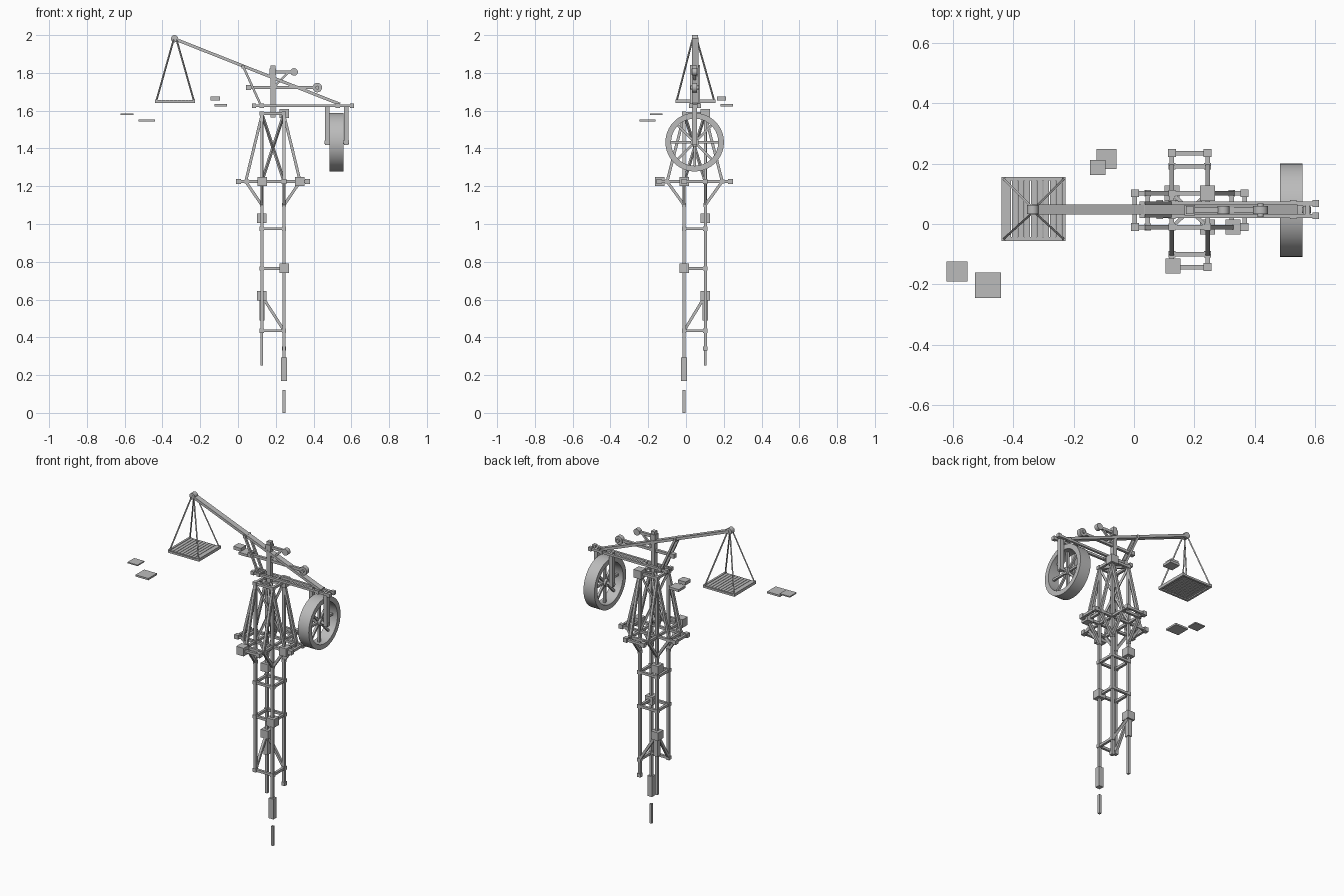
import bpy, bmesh, math
from mathutils import Vector, Matrix

if "Cube" in bpy.data.objects:
    bpy.data.objects.remove(bpy.data.objects["Cube"])

grey = bpy.data.materials.new("weathered grey")
grey.diffuse_color = (0.5, 0.5, 0.5, 1)
grey.use_nodes = True
grey.node_tree.nodes["Principled BSDF"].inputs["Base Color"].default_value = grey.diffuse_color


def finish(name, bm, smooth=False):
    me = bpy.data.meshes.new(name)
    bm.to_mesh(me)
    bm.free()
    me.materials.append(grey)
    ob = bpy.data.objects.new(name, me)
    bpy.context.collection.objects.link(ob)
    if smooth:
        bpy.ops.object.select_all(action='DESELECT')
        ob.select_set(True)
        bpy.context.view_layer.objects.active = ob
        bpy.ops.object.shade_smooth_by_angle()
    return ob


def box(bm, c, size):
    s = size if isinstance(size, tuple) else (size,) * 3
    bmesh.ops.create_cube(bm, size=1, matrix=Matrix.Translation(c) @ Matrix.Diagonal((*s, 1)))


def beam(bm, a, b, w=0.015, h=None):
    """Square timber from a to b; w is the sideways width, h the depth."""
    a, b = Vector(a), Vector(b)
    z = (b - a).normalized()
    x = Vector((0, 1, 0)) if abs(z.y) < 0.001 else Vector((0, 0, 1)).cross(z)
    if x.length < 0.01:
        x = Vector((1, 0, 0))
    x.normalize()
    rot = Matrix((x, z.cross(x), z)).transposed().to_4x4()
    bmesh.ops.create_cube(bm, size=1, matrix=Matrix.Translation((a + b) / 2) @ rot
                          @ Matrix.Diagonal((w, h or w, (b - a).length, 1)))


def disc(bm, c, r, depth, axis, n=24):
    rot = Matrix.Rotation(math.pi / 2, 4, axis)
    bmesh.ops.create_cone(bm, cap_ends=True, segments=n, radius1=r, radius2=r,
                          depth=depth, matrix=Matrix.Translation(c) @ rot)


X0, X1, Y0, Y1 = 0.126, 0.244, -0.01, 0.102
CX, CY = 0.185, 0.046
CORNERS = [(X0, Y0), (X1, Y0), (X1, Y1), (X0, Y1)]
DECK, TOP = 1.225, 1.585

# Tower posts, each broken off at its own height
bm = bmesh.new()
for (x, y), low in zip(CORNERS, (0.43, 0.29, 0.33, 0.6)):
    beam(bm, (x, y, low), (x, y, TOP), 0.016)
finish("tower_posts", bm)

# Post stumps, sleeves and joint blocks
bm = bmesh.new()
box(bm, (X1, Y0, 0.06), (0.015, 0.015, 0.12))
box(bm, (X1, Y0, 0.232), (0.032, 0.032, 0.125))
box(bm, (X0, Y1, 0.555), (0.026, 0.03, 0.13))
box(bm, (X0, Y1, 0.375), (0.015, 0.015, 0.25))
finish("broken_post_pieces", bm)

bm = bmesh.new()
for c in [(X0, Y1, 0.62), (X1, Y0, 0.765), (X0, Y1, 1.03), (X0 + 0.003, -0.14, DECK),
          (0.328, Y0, DECK), (X1, Y1, TOP)]:
    box(bm, c, 0.05)
finish("joint_blocks", bm)

# Square rings with corner joints, the lowest one only partly intact
bm = bmesh.new()
for z in (0.765, 0.975, DECK, TOP):
    for i, (x, y) in enumerate(CORNERS):
        u, v = CORNERS[i - 1]
        beam(bm, (u, v, z), (x, y, z))
        box(bm, (x, y, z), 0.022)
z = 0.435
for i in range(3):
    box(bm, (*CORNERS[i], z), 0.022)
beam(bm, (X0, Y0, z), (X1, Y0, z))
beam(bm, (X1, Y0, z), (X1, Y1, z))
beam(bm, (X0, Y0, z), (X0, Y1, 0.62))
beam(bm, (X1, Y1, z), (X0, Y1, 0.62))
box(bm, (X1, Y1, 0.34), 0.022)
finish("tower_rings", bm)

# Crossing braces inside the upper tower
bm = bmesh.new()
for i in range(4):
    beam(bm, (*CORNERS[i], DECK), (*CORNERS[i - 2], TOP), 0.012)
finish("inner_cross_braces", bm)

# Cross-shaped gallery: four arms with sloping legs above and braces below
bm = bmesh.new()
for i, d in enumerate([(0, -1), (1, 0), (0, 1), (-1, 0)]):
    pair = [CORNERS[i], CORNERS[(i + 1) % 4]]
    for reach, joint in ((0.133, 0.026), (0.09, 0.022)):
        ends = [(x + d[0] * (reach - 0.01), y + d[1] * reach, DECK) for x, y in pair]
        beam(bm, ends[0], ends[1])
        for e in ends:
            box(bm, e, joint)
    for x, y in pair:
        beam(bm, (x, y, DECK), (x + d[0] * 0.123, y + d[1] * 0.133, DECK))
        foot = (x + d[0] * 0.085, y + d[1] * 0.09, DECK)
        beam(bm, foot, (x, y, TOP - 0.01))
        beam(bm, foot, (x, y, 1.1))
        box(bm, (x, y, 1.1), 0.02)
finish("gallery", bm)

# Mast and its diagonal supports
bm = bmesh.new()
beam(bm, (CX, CY, TOP - 0.02), (CX, CY, 1.84), 0.026)
for x, y in CORNERS:
    beam(bm, (x, y, TOP), (CX, CY, TOP), 0.012)
box(bm, (CX, CY, 1.805), 0.034)
finish("mast", bm)

# Twin lower rails carrying the wheel
bm = bmesh.new()
for y in (0.027, 0.068):
    beam(bm, (0.085, y, 1.626), (0.607, y, 1.626), 0.014)
    for x in (0.085, 0.126, 0.528, 0.603):
        box(bm, (x, y, 1.626), 0.022)
for x in (0.085, 0.126, 0.244, 0.47, 0.575):
    beam(bm, (x, 0.027, 1.626), (x, 0.068, 1.626), 0.013)
finish("lower_rails", bm)

# Long lifting arm with tip roller
bm = bmesh.new()
beam(bm, (-0.336, CY + 0.002, 1.98), (0.54, CY + 0.002, 1.634), 0.034, 0.016)
finish("lifting_arm", bm)
bm = bmesh.new()
disc(bm, (-0.336, CY + 0.002, 1.981), 0.019, 0.03, 'X')
finish("arm_tip_roller", bm, True)

# Middle and upper cross bars with rollers
bm = bmesh.new()
beam(bm, (0.055, CY, 1.722), (0.42, CY, 1.722), 0.016)
box(bm, (0.055, CY, 1.722), 0.026)
beam(bm, (0.17, CY, 1.805), (0.295, CY, 1.805), 0.016)
beam(bm, (0.195, CY, 1.73), (0.268, CY, 1.805), 0.012)
for y in (0.027, 0.068):
    beam(bm, (0.028, y, 1.833), (0.122, y, 1.626), 0.012)
beam(bm, (0.028, 0.02, 1.833), (0.028, 0.075, 1.833), 0.018)
finish("upper_bars", bm)
bm = bmesh.new()
disc(bm, (0.42, CY, 1.722), 0.025, 0.026, 'X')
disc(bm, (0.42, CY, 1.722), 0.01, 0.045, 'X')
disc(bm, (0.297, CY, 1.805), 0.02, 0.026, 'X')
finish("bar_rollers", bm, True)

# Tread wheel: hollow rim, spokes, hub
WX, WZ = 0.522, 1.433
bm = bmesh.new()
N = 40
loops = []
for r, x in ((0.155, -0.037), (0.155, 0.037), (0.125, 0.037), (0.125, -0.037)):
    loops.append([bm.verts.new((WX + x, CY + r * math.cos(2 * math.pi * i / N),
                                WZ + r * math.sin(2 * math.pi * i / N))) for i in range(N)])
for k in range(4):
    a, b = loops[k], loops[(k + 1) % 4]
    for i in range(N):
        j = (i + 1) % N
        bm.faces.new((a[i], a[j], b[j], b[i]))
bmesh.ops.recalc_face_normals(bm, faces=bm.faces)
finish("wheel_rim", bm, True)
bm = bmesh.new()
for i in range(4):
    a = math.pi * i / 4
    v = Vector((0, math.cos(a), math.sin(a))) * 0.13
    c = Vector((WX, CY, WZ))
    beam(bm, c - v, c + v, 0.013)
finish("wheel_spokes", bm)
bm = bmesh.new()
disc(bm, (WX, CY, WZ), 0.022, 0.04, 'Y')
disc(bm, (WX, CY, WZ), 0.01, 0.13, 'Y')
finish("wheel_hub", bm, True)

# Wheel hangers
bm = bmesh.new()
for x in (0.472, 0.573):
    box(bm, (x, CY, 1.522), (0.024, 0.026, 0.205))
finish("wheel_hangers", bm)

# Hanging slatted tray with ropes
PX, PY, PZ = -0.333, 0.05, 1.65
bm = bmesh.new()
for s in (-1, 1):
    box(bm, (PX, PY + s * 0.1, PZ - 0.003), (0.213, 0.013, 0.012))
    box(bm, (PX + s * 0.1, PY, PZ), (0.013, 0.213, 0.018))
for i in range(9):
    box(bm, (PX - 0.084 + i * 0.021, PY, PZ + 0.002), (0.0185, 0.205, 0.008))
finish("tray", bm)
bm = bmesh.new()
for sx in (-1, 1):
    for sy in (-1, 1):
        beam(bm, (PX + sx * 0.1, PY + sy * 0.1, PZ), (PX + sx * 0.008, CY + sy * 0.012, 1.975), 0.007)
finish("tray_ropes", bm)

# Loose floating slabs
bm = bmesh.new()
box(bm, (-0.587, -0.157, 1.581), (0.069, 0.066, 0.007))
box(bm, (-0.484, -0.203, 1.547), (0.087, 0.084, 0.011))
box(bm, (-0.12, 0.188, 1.665), (0.052, 0.05, 0.02))
box(bm, (-0.091, 0.216, 1.629), (0.067, 0.066, 0.015))
finish("floating_slabs", bm)
